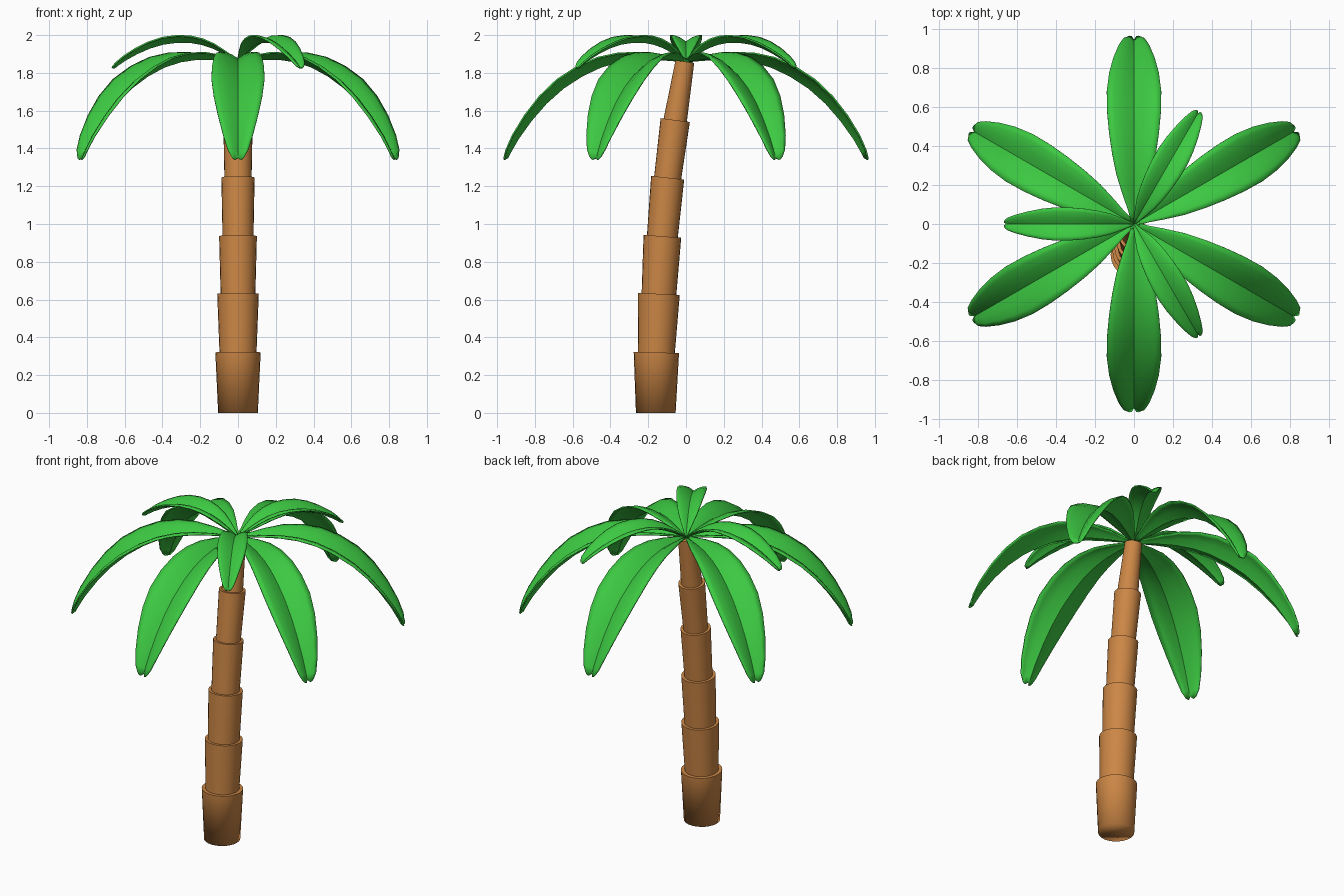
import bpy, bmesh, math
from mathutils import Vector

if "Cube" in bpy.data.objects:
    bpy.data.objects.remove(bpy.data.objects["Cube"])


def material(name, rgb):
    m = bpy.data.materials.new(name)
    m.diffuse_color = (*rgb, 1)
    m.use_nodes = True
    m.node_tree.nodes["Principled BSDF"].inputs["Base Color"].default_value = m.diffuse_color
    return m


brown = material("bark brown", (0.60, 0.24, 0.06))
green = material("leaf green", (0.045, 0.58, 0.054))


def finish(bm, name, mat, angle):
    bmesh.ops.recalc_face_normals(bm, faces=bm.faces)
    me = bpy.data.meshes.new(name)
    bm.to_mesh(me)
    bm.free()
    ob = bpy.data.objects.new(name, me)
    bpy.context.collection.objects.link(ob)
    me.materials.append(mat)
    bpy.ops.object.select_all(action='DESELECT')
    bpy.context.view_layer.objects.active = ob
    ob.select_set(True)
    bpy.ops.object.shade_smooth_by_angle(angle=math.radians(angle))
    return ob


# Trunk: flared segments stacked along a leaning curve (y, z, lower r, upper r of ring)
SIDES = 24
joints = [(-0.16, 0.0, 0.105, 0.105), (-0.157, 0.32, 0.098, 0.12),
          (-0.143, 0.63, 0.092, 0.11), (-0.125, 0.935, 0.082, 0.1),
          (-0.097, 1.245, 0.072, 0.088), (-0.057, 1.55, 0.062, 0.078),
          (-0.006, 1.86, 0.05, 0.05)]
tilts = [0, 0.03, 0.05, 0.075, 0.11, 0.13, 0.16]


def trunk_ring(bm, i, r):
    y, z, t = joints[i][0], joints[i][1], tilts[i]
    out = []
    for k in range(SIDES):
        a = 2 * math.pi * k / SIDES
        c, s = r * math.cos(a), r * math.sin(a)
        out.append(bm.verts.new((c, y + s * math.cos(t), z - s * math.sin(t))))
    return out


bm = bmesh.new()
rings = []
for i, j in enumerate(joints):
    if 0 < i < 6:
        rings.append(trunk_ring(bm, i, j[3]))
    rings.append(trunk_ring(bm, i, j[2]))
for a, b in zip(rings, rings[1:]):
    for k in range(SIDES):
        n = (k + 1) % SIDES
        bm.faces.new((a[k], a[n], b[n], b[k]))
bm.faces.new(rings[0])
bm.faces.new(rings[-1])
trunk = finish(bm, "trunk", brown, 40)
for e in trunk.data.edges:      # soft base rim
    if all(trunk.data.vertices[v].co.z < 0.01 for v in e.vertices):
        e.use_edge_sharp = False

# Leaf profile: r, z of the midrib, half width, lift of the edges
CROWN = 1.86
leaf = [(0.0, 0.0, 0.012, 0.004), (0.07, 0.006, 0.03, 0.012), (0.15, 0.012, 0.058, 0.022),
        (0.25, 0.013, 0.09, 0.034), (0.35, 0.0, 0.112, 0.045), (0.45, -0.028, 0.128, 0.052),
        (0.55, -0.075, 0.138, 0.055), (0.65, -0.14, 0.14, 0.055), (0.74, -0.22, 0.128, 0.05),
        (0.82, -0.312, 0.106, 0.043), (0.89, -0.41, 0.078, 0.034), (0.93, -0.48, 0.054, 0.025),
        (0.945, -0.51, 0.035, 0.015)]
ACROSS = [(-1, 1), (-0.75, 0.95), (-0.4, 0.65), (0, 0), (0.4, 0.65), (0.75, 0.95), (1, 1)]


def make_leaf(name, heading, scale=1.0, pitch=0.0):
    bm = bmesh.new()
    rows = []
    for i, (r, z, w, d) in enumerate(leaf):
        p, q = leaf[max(i - 1, 0)], leaf[min(i + 1, len(leaf) - 1)]
        t = Vector((q[0] - p[0], q[1] - p[1])).normalized()
        row = []
        for u, lift in ACROSS:
            x, h = r - t.y * d * lift, z + t.x * d * lift
            if i == len(leaf) - 1:      # rounded lobes at the notched tip
                x, h = x + 0.012 * (1 - abs(2 * abs(u) - 1)), h - 0.018 * (1 - abs(2 * abs(u) - 1))
            x, y, h = x * scale, u * w * scale, h * scale
            x, h = x * math.cos(pitch) - h * math.sin(pitch), x * math.sin(pitch) + h * math.cos(pitch)
            c, s = math.cos(heading), math.sin(heading)
            row.append(bm.verts.new((x * c - y * s, x * s + y * c, CROWN + h)))
        rows.append(row)
    for a, b in zip(rows, rows[1:]):
        for k in range(len(ACROSS) - 1):
            bm.faces.new((a[k], b[k], b[k + 1], a[k + 1]))
    ob = finish(bm, name, green, 35)
    sol = ob.modifiers.new("thickness", 'SOLIDIFY')
    sol.thickness = 0.008
    sol.offset = 0


# Six long drooping leaves and three short raised ones
for i in range(6):
    make_leaf(f"long_leaf_{i + 1}", math.radians(30 + 60 * i))
for i in range(3):
    make_leaf(f"short_leaf_{i + 1}", math.radians(60 + 120 * i), 0.61, math.radians(25.5))
